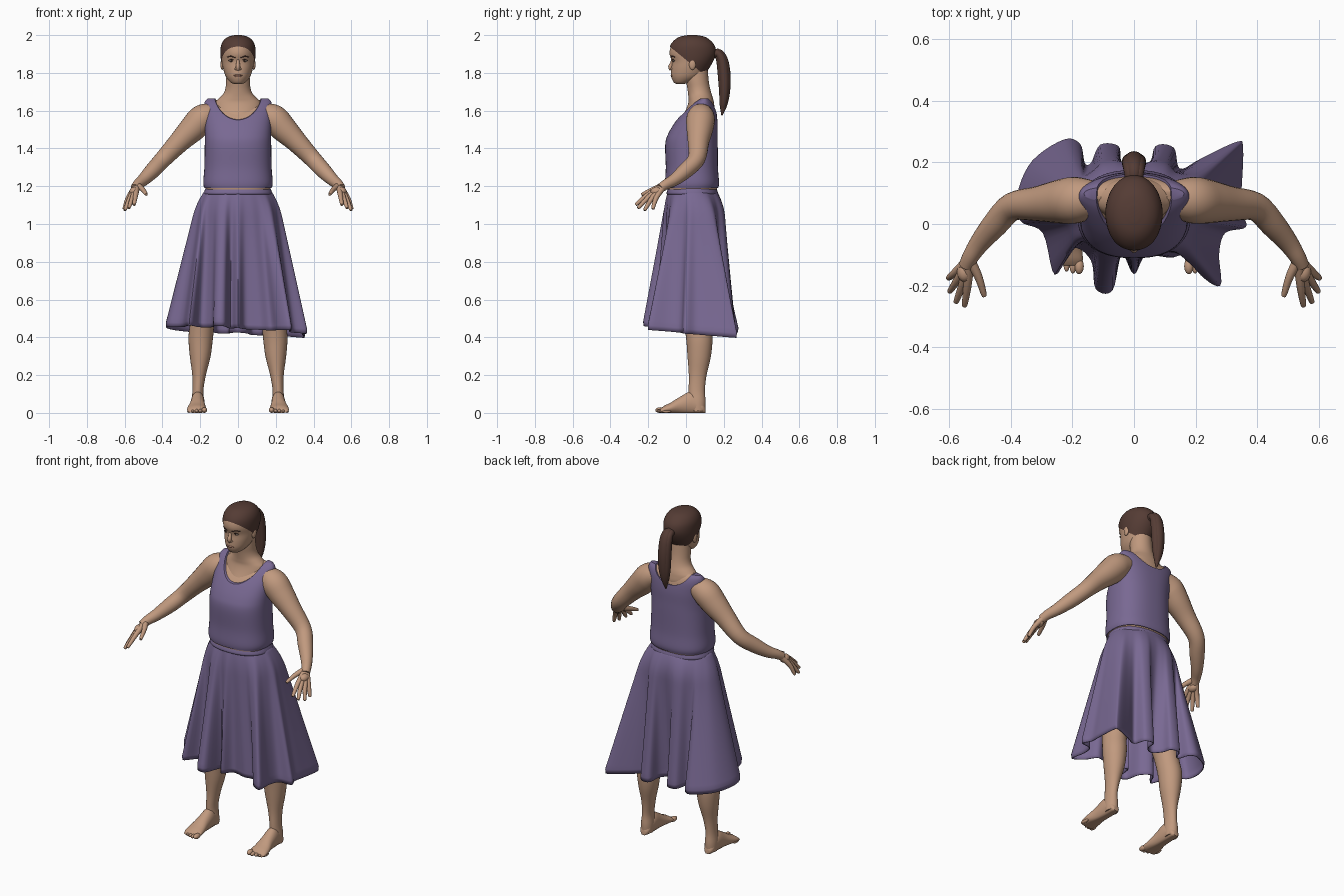
import bpy, bmesh
from math import sin, cos, pi, copysign
from mathutils import Vector

cube = bpy.data.objects.get("Cube")
if cube:
    bpy.data.objects.remove(cube, do_unlink=True)


def material(name, color):
    mat = bpy.data.materials.new(name)
    mat.use_nodes = True
    mat.diffuse_color = (*color, 1)
    mat.node_tree.nodes["Principled BSDF"].inputs["Base Color"].default_value = (*color, 1)
    return mat


skin = material("warm skin", (.53, .32, .21))
purple = material("purple cloth", (.19, .14, .29))
brown = material("brown hair", (.09, .045, .035))
white = material("eye white", (.45, .36, .31))
dark = material("dark iris", (.04, .022, .016))
lip = material("lip", (.38, .19, .13))


def finish(name, bm, mat, angle=60):
    bmesh.ops.recalc_face_normals(bm, faces=bm.faces)
    mesh = bpy.data.meshes.new(name)
    bm.to_mesh(mesh)
    bm.free()
    mesh.materials.append(mat)
    obj = bpy.data.objects.new(name, mesh)
    bpy.context.collection.objects.link(obj)
    smooth(obj, angle)
    return obj


def smooth(obj, angle=60):
    bpy.ops.object.select_all(action='DESELECT')
    obj.select_set(True)
    bpy.context.view_layer.objects.active = obj
    bpy.ops.object.shade_smooth_by_angle(angle=angle * pi / 180)


def spline(points, steps=4, closed=False):
    """Pass a smooth curve through points of any dimension."""
    n = len(points)
    pick = lambda i: points[i % n] if closed else points[max(0, min(n - 1, i))]
    out = []
    for i in range(n if closed else n - 1):
        quad = list(zip(pick(i - 1), pick(i), pick(i + 1), pick(i + 2)))
        for k in range(steps):
            t = k / steps
            out.append([b + .5 * t * (c - a + t * (2*a - 5*b + 4*c - d + t * (3*(b - c) + d - a)))
                        for a, b, c, d in quad])
    if not closed:
        out.append(list(points[-1]))
    return out


def skin_rings(rings, caps=True):
    bm = bmesh.new()
    rows = [[bm.verts.new(co) for co in ring] for ring in rings]
    n = len(rows[0])
    for low, high in zip(rows, rows[1:]):
        for i in range(n):
            j = (i + 1) % n
            bm.faces.new((low[i], low[j], high[j], high[i]))
    if caps:
        bm.faces.new(rows[0])
        bm.faces.new(rows[-1])
    return bm


def loft(sections, n=40, power=2, grow=0, steps=4):
    """Stack level ovals given as z, x, y, half width, half depth."""
    rings = []
    for z, x, y, rx, ry in spline(sections, steps):
        ring = []
        for i in range(n):
            c, s = cos(2 * pi * i / n), sin(2 * pi * i / n)
            ring.append((x + (rx + grow) * copysign(abs(c) ** (2 / power), c),
                         y + (ry + grow) * copysign(abs(s) ** (2 / power), s), z + grow))
        rings.append(ring)
    return skin_rings(rings)


def tube(name, points, mat, n=16, steps=4):
    """Round tube along x, y, z, radius points, with an untwisted frame."""
    path = spline(points, steps)
    rings, last = [], Vector((0, 0, 1))
    across, up = Vector((1, 0, 0)), Vector((0, 1, 0))
    for i, p in enumerate(path):
        a, b = path[max(0, i - 1)], path[min(len(path) - 1, i + 1)]
        ahead = (Vector(b[:3]) - Vector(a[:3])).normalized()
        turn = last.rotation_difference(ahead)
        across, up, last = turn @ across, turn @ up, ahead
        r = max(p[3], .001)
        rings.append([Vector(p[:3]) + r * (cos(2*pi*k/n) * across + sin(2*pi*k/n) * up)
                      for k in range(n)])
    return finish(name, skin_rings(rings), mat)


def ball(name, at, size, mat):
    bm = bmesh.new()
    bmesh.ops.create_uvsphere(bm, u_segments=20, v_segments=12, radius=1)
    for v in bm.verts:
        v.co = Vector(at) + Vector(a * b for a, b in zip(v.co, size))
    return finish(name, bm, mat)


# Torso and bodice with a scooped neckline
torso = [(1.19, 0, .031, .178, .139), (1.22, 0, .032, .184, .143), (1.3, 0, .031, .178, .138),
         (1.42, 0, .029, .176, .139), (1.48, 0, .037, .176, .13), (1.55, 0, .058, .178, .108),
         (1.61, 0, .08, .181, .078), (1.645, 0, .092, .176, .052), (1.664, 0, .098, .162, .026)]
finish("torso", loft(torso, 64, 2.4, grow=-.007), skin)
bodice = finish("bodice", loft(torso, 64, 2.4, steps=6), purple)
rings = [[(.13 * cos(2*pi*i/64), y, 1.693 + .18 * y + .133 * sin(2*pi*i/64)) for i in range(64)]
         for y in (-.4, .5)]
cutter = finish("neckline_cutter", skin_rings(rings), purple)
cutter.hide_render = True
cut = bodice.modifiers.new("neckline", 'BOOLEAN')
cut.operation = 'DIFFERENCE'
cut.solver = 'EXACT'
cut.object = cutter
smooth(bodice)
bpy.ops.object.modifier_apply(modifier=cut.name)
smooth(bodice, 40)
bpy.data.objects.remove(cutter, do_unlink=True)

# Neck flaring into the chest and shoulders
finish("neck", loft([(1.54, 0, .05, .09, .085), (1.6, 0, .074, .122, .077), (1.64, 0, .08, .122, .068),
                     (1.665, 0, .078, .1, .065), (1.69, 0, .073, .077, .062),
                     (1.72, 0, .067, .066, .06), (1.76, 0, .06, .063, .06),
                     (1.82, 0, .055, .06, .06)]), skin)

# Waistband and draped skirt
finish("waistband", loft([(1.155, 0, .033, .176, .13), (1.165, 0, .033, .181, .136),
                          (1.195, 0, .033, .17, .126)], 48, 2.3), purple)
hem = [(.37, -.01), (.35, .05), (.355, .12), (.36, .25), (.34, .272), (.22, .215), (.15, .18),
       (.13, .25), (.07, .255), (.05, .18), (0, .15), (-.04, .2), (-.05, .255), (-.11, .26),
       (-.14, .2), (-.16, .2), (-.175, .265), (-.23, .28), (-.335, .21), (-.385, .1), (-.375, .01),
       (-.3, -.03), (-.26, -.17), (-.2, -.08), (-.14, -.12), (-.125, -.215), (-.07, -.22),
       (-.04, -.1), (0, -.165), (.04, -.1), (.12, -.11), (.18, -.1), (.22, -.17), (.285, -.205),
       (.28, -.1), (.3, -.03)]
outline = spline(hem, 5, closed=True)
rings = []
for row in range(31):
    t = row / 30
    h = min(1, t / .2)
    h = h * (2 - h)
    ring = []
    for i, (hx, hy) in enumerate(outline):
        a = 2 * pi * i / len(outline) - pi / 18
        bx, by = (.17 + .033 * h) * cos(a), .033 + .015 * h + (.125 + .032 * h) * sin(a)
        w = t if t < .97 else .955
        bottom = .437 - .05 * hx - .08 * hy
        ring.append((bx + (hx - bx) * w, by + (hy - by) * w, 1.185 + (bottom - 1.185) * t))
    rings.append(ring)
skirt = finish("skirt", skin_rings(rings, caps=False), purple)
cloth = skirt.modifiers.new("cloth", 'SOLIDIFY')
cloth.thickness = .005

# Head, with a cap of hair cut along a sloping hairline
head = [(1.742, 0, -.03, .022, .022), (1.75, 0, -.02, .04, .045), (1.78, 0, .005, .064, .083),
        (1.82, 0, .02, .078, .098), (1.86, 0, .033, .086, .108), (1.9, 0, .034, .089, .121),
        (1.94, 0, .034, .086, .114), (1.97, 0, .033, .071, .09), (1.988, 0, .033, .046, .06),
        (1.996, 0, .033, .015, .02)]
finish("head", loft(head, 48), skin)
hair = loft(head, 48, grow=.004)
geometry = hair.verts[:] + hair.edges[:] + hair.faces[:]
bmesh.ops.bisect_plane(hair, geom=geometry, plane_co=(0, -.09, 1.943), plane_no=(0, .82, 1),
                       clear_inner=True)
finish("hair_cap", hair, brown)

# Ponytail made of overlapping locks
for side, name in ((0, "ponytail"), (1, "ponytail_left_lock"), (-1, "ponytail_right_lock")):
    x, thin = .014 * side, 1 - .25 * abs(side)
    tube(name, [(x / 2, .13, 1.89, .02), (x, .165, 1.905, .024 * thin), (x, .19, 1.87, .031 * thin),
                (x, .202, 1.79, .034 * thin), (x, .204, 1.7, .029 * thin),
                (x / 2, .198, 1.63, .02 * thin), (0, .19, 1.575 + .02 * abs(side), .003)], brown)

# Central facial features
tube("nose", [(0, -.068, 1.885, .006), (0, -.074, 1.855, .009), (0, -.082, 1.832, .012),
              (0, -.076, 1.817, .011)], skin)
ball("lips", (0, -.074, 1.785), (.024, .007, .008), lip)
ball("mouth_line", (0, -.0797, 1.785), (.018, .0015, .001), dark)

# Everything that comes in pairs
for s, side in ((1, "left_"), (-1, "right_")):
    flip = lambda points: [(p[0] * s, *p[1:]) for p in points]
    ball(side + "eye", (.034 * s, -.064, 1.864), (.014, .006, .006), white)
    ball(side + "iris", (.034 * s, -.068, 1.864), (.006, .003, .006), dark)
    tube(side + "eyelid", flip([(.018, -.07, 1.866, .0015), (.034, -.07, 1.871, .0025),
                                (.05, -.06, 1.865, .0015)]), dark, 8)
    tube(side + "eyebrow", flip([(.014, -.079, 1.881, .003), (.035, -.073, 1.888, .004),
                                 (.056, -.059, 1.884, .002)]), brown, 8)
    ball(side + "nostril", (.01 * s, -.074, 1.821), (.008, .009, .007), skin)
    ball(side + "ear", (.083 * s, .034, 1.845), (.01, .018, .029), skin)

    # Arm and hand
    tube(side + "arm", flip([(.12, .085, 1.585, .055), (.185, .078, 1.56, .075),
                             (.24, .073, 1.505, .071), (.31, .066, 1.435, .057),
                             (.395, .056, 1.345, .046), (.45, 0, 1.285, .042),
                             (.5, -.06, 1.235, .033), (.53, -.105, 1.21, .027),
                             (.545, -.135, 1.19, .024)]), skin, 24)
    fingers = {"index_finger": ((.541, -.2, 1.156), (.55, -.262, 1.105)),
               "middle_finger": ((.556, -.192, 1.147), (.577, -.25, 1.088)),
               "ring_finger": ((.57, -.176, 1.142), (.597, -.217, 1.077)),
               "little_finger": ((.58, -.157, 1.14), (.602, -.175, 1.083)),
               "thumb": ((.506, -.17, 1.185), (.487, -.23, 1.158))}
    for finger, (knuckle, tip) in fingers.items():
        tube(side + finger, flip([(.535, -.115, 1.205, .018), (*knuckle, .0135), (*tip, .009),
                                  (*(Vector(tip) * 1.02 - Vector(knuckle) * .02), .003)]), skin, 12)
    ball(side + "palm", (.55 * s, -.155, 1.172), (.025, .033, .024), skin)

    # Leg, foot and toes
    leg = [(1.0, .1, .04, .09, .1), (.7, .15, .04, .085, .09), (.5, .185, .055, .066, .072),
           (.4, .197, .07, .065, .07), (.3, .2, .07, .055, .062), (.2, .206, .062, .036, .047),
           (.12, .212, .057, .029, .043), (.06, .213, .06, .034, .044), (.01, .213, .064, .033, .038)]
    finish(side + "leg", loft([(z, x * s, y, rx, ry) for z, x, y, rx, ry in leg], 28), skin)
    foot = [(.103, .213, .016, .03), (.085, .213, .03, .06), (.03, .213, .036, .112),
            (-.03, .215, .04, .086), (-.08, .218, .049, .055), (-.115, .218, .052, .038),
            (-.135, .218, .047, .022)]
    rings = [[(s * (x + w * cos(2*pi*i/24)), y, max(0, h * (.46 + .54 * sin(2*pi*i/24))))
              for i in range(24)] for y, x, w, h in spline(foot)]
    finish(side + "foot", skin_rings(rings), skin)
    for k in range(5):
        size = .015 if k == 0 else .0115 - .0007 * k
        ball(f"{side}toe_{k + 1}", (s * (.178 + .0205 * k), -.137 + .004 * k * k / 2, size),
             (size, .026, size), skin)
